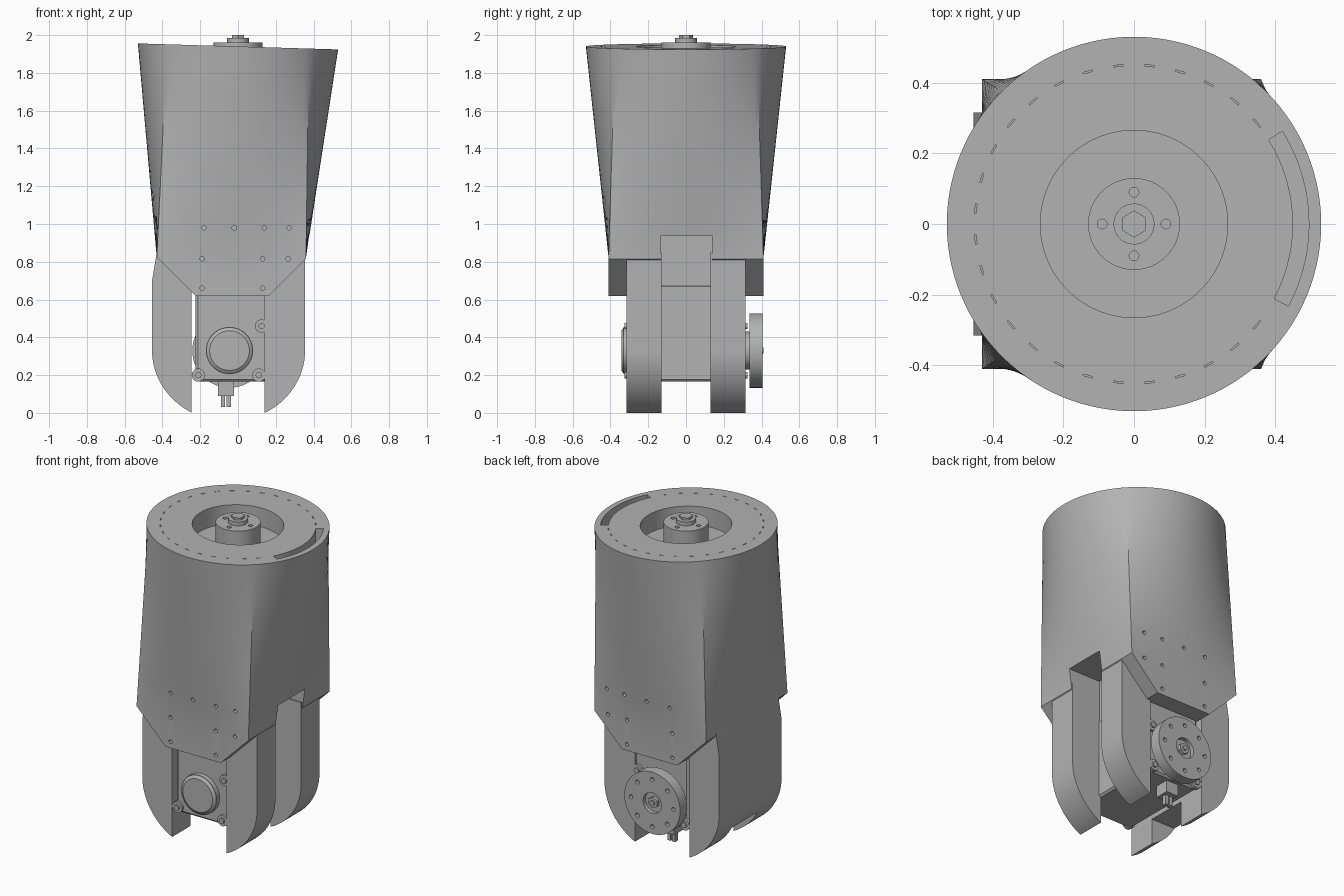
import bpy, bmesh
from math import sin, cos, pi, radians, sqrt
from mathutils import Matrix, Vector

cube = bpy.data.objects.get("Cube")
if cube:
    bpy.data.objects.remove(cube)

grey = bpy.data.materials.new("plain grey")
grey.use_nodes = True
grey.diffuse_color = (0.45, 0.45, 0.45, 1)
grey.node_tree.nodes["Principled BSDF"].inputs["Base Color"].default_value = grey.diffuse_color


def make(name, bm):
    bmesh.ops.recalc_face_normals(bm, faces=bm.faces)
    mesh = bpy.data.meshes.new(name)
    bm.to_mesh(mesh)
    bm.free()
    mesh.materials.append(grey)
    ob = bpy.data.objects.new(name, mesh)
    bpy.context.collection.objects.link(ob)
    return ob


def add_box(bm, lo, hi, turn=0):
    lo, hi = Vector(lo), Vector(hi)
    m = Matrix.Rotation(turn, 4, 'Z') @ Matrix.Translation((lo + hi) / 2) @ Matrix.Diagonal((*(hi - lo), 1))
    bmesh.ops.create_cube(bm, size=1, matrix=m)


def add_cyl(bm, centre, r, depth, axis='Z', seg=48):
    m = Matrix.Translation(centre)
    if axis == 'Y':
        m = m @ Matrix.Rotation(pi / 2, 4, 'X')
    bmesh.ops.create_cone(bm, cap_ends=True, segments=seg, radius1=r, radius2=r, depth=depth, matrix=m)


def add_prism(bm, points, direction):
    """Extrude a flat outline along a direction."""
    face = bm.faces.new([bm.verts.new(p) for p in points])
    out = bmesh.ops.extrude_face_region(bm, geom=[face], use_keep_orig=True)
    verts = [g for g in out["geom"] if isinstance(g, bmesh.types.BMVert)]
    bmesh.ops.translate(bm, verts=verts, vec=direction)


def cut(ob, bm):
    cutter = make("cutter", bm)
    cutter.hide_render = True
    mod = ob.modifiers.new("cut", 'BOOLEAN')
    mod.object = cutter
    mod.solver = 'EXACT'
    mod.use_self = True
    bpy.context.view_layer.objects.active = ob
    bpy.ops.object.modifier_apply(modifier=mod.name)
    bpy.data.objects.remove(cutter)


def smooth(ob, angle=25):
    bpy.ops.object.select_all(action='DESELECT')
    ob.select_set(True)
    bpy.context.view_layer.objects.active = ob
    bpy.ops.object.shade_smooth_by_angle(angle=radians(angle))


# Housing: rectangle lofted into a slightly tilted round top with a recess
SIDE, R_TOP, Z_LOW, Z_BASE = 28, 0.53, 0.62, 0.82


def top_z(x):
    return 1.94 - 0.03 * x


def loft_ring(t):
    pts = []
    for k in range(4):
        for i in range(SIDE):
            u = 2 * i / SIDE - 1
            a = k * pi / 2 + u * pi / 4
            rx, ry = [(1, u), (-u, 1), (-1, -u), (u, -1)][k]
            x = (1 - t) * (rx * 0.395 - 0.035) + t * R_TOP * cos(a)
            y = (1 - t) * ry * 0.41 + t * R_TOP * sin(a)
            pts.append((x, y, Z_BASE + t * (top_z(x) - Z_BASE)))
    return pts


def round_ring(r, drop):
    n = 4 * SIDE
    angles = [2 * pi * i / n - pi / 4 for i in range(n)]
    return [(r * cos(a), r * sin(a), top_z(r * cos(a)) - drop) for a in angles]


bm = bmesh.new()
rings = [[(x, y, Z_LOW) for x, y, z in loft_ring(0)]]
rings += [loft_ring(i / 8) for i in range(9)]
rings += [round_ring(0.265, 0), round_ring(0.265, 0.12)]
rows = [[bm.verts.new(p) for p in ring] for ring in rings]
for a, b in zip(rows, rows[1:]):
    for i in range(len(a)):
        j = (i + 1) % len(a)
        bm.faces.new((a[i], a[j], b[j], b[i]))
bm.faces.new(rows[0])
bm.faces.new(rows[-1])
housing = make("housing", bm)

# Chamfered lower corners and the tall slot in the left side
bm = bmesh.new()
for tip, s in ((0.165, 1), (-0.225, -1)):
    outline = [(tip - s * 0.1, Z_LOW - 0.1), (tip + s * 0.4, Z_LOW + 0.4), (tip + s * 0.4, Z_LOW - 0.1)]
    add_prism(bm, [(x, -0.7, z) for x, z in outline], (0, 1.4, 0))
cut(housing, bm)
bm = bmesh.new()
add_box(bm, (0.15, -0.133, 0.5), (0.7, 0.137, 0.94))
cut(housing, bm)

# Curved cable slot in the rim
bm = bmesh.new()
arc = [radians(-28 + 60 * i / 16) for i in range(17)]
outline = [(0.45, a) for a in arc] + [(0.495, a) for a in reversed(arc)]
add_prism(bm, [(r * cos(a), r * sin(a), 1.75) for r, a in outline], (0, 0, 0.4))
cut(housing, bm)

# Screw holes front and back, and fine slits round the rim
bm = bmesh.new()
for z, xs in ((0.98, (-0.18, -0.02, 0.14, 0.27)), (0.815, (-0.19, 0.13, 0.265)), (0.66, (-0.19, 0.13))):
    for x in xs:
        for s in (-1, 1):
            add_cyl(bm, (x, s * 0.45, z), 0.012, 0.16, 'Y', 12)
for i in range(32):
    a = 2 * pi * (i + 0.5) / 32
    if not -0.6 < (a + pi) % (2 * pi) - pi < 0.65:
        add_box(bm, (0.448, -0.014, top_z(0.45 * cos(a)) - 0.015), (0.452, 0.014, 2.0), a)
cut(housing, bm)
smooth(housing)


# Prongs with rounded outer ends
def prong_outline(s, inner, outer, shoulder):
    cx, a, b, cz = -0.05, 0.405, 0.375, 0.33
    pts = [(inner, 0.85)]
    start = (inner - cx) / (a * s)
    for i in range(17):
        u = start + (1 - start) * sin(i / 16 * pi / 2)
        pts.append((cx + s * a * u, max(0, cz - b * sqrt(max(0, 1 - u * u)))))
    return pts + [(outer, 0.7), (shoulder, 0.85)]


for side, s in (("front", -1), ("back", 1)):
    bm = bmesh.new()
    add_prism(bm, [(x, s * 0.13, z) for x, z in prong_outline(1, 0.14, 0.355, 0.355)], (0, s * 0.185, 0))
    smooth(make(side + "_left_prong", bm))

bm = bmesh.new()
add_prism(bm, [(x, -0.315, z) for x, z in prong_outline(-1, -0.245, -0.455, -0.43)], (0, 0.63, 0))
right_prongs = make("right_prongs", bm)
bm = bmesh.new()
add_box(bm, (-0.6, -0.13, -0.1), (-0.1, 0.13, 0.165))
cut(right_prongs, bm)
smooth(right_prongs)

# Motor body with corner lugs
AX, AZ = -0.045, 0.33
bm = bmesh.new()
add_box(bm, (-0.225, -0.3, 0.165), (0.155, 0.3, 0.68))
bmesh.ops.bevel(bm, geom=bm.edges[:], offset=0.012, segments=1, affect='EDGES')
make("motor_body", bm)
bm = bmesh.new()
for x, z in ((-0.21, 0.2), (0.11, 0.2), (0.125, 0.46)):
    for s in (-1, 1):
        add_cyl(bm, (x, s * 0.3, z), 0.035, 0.03, 'Y', 20)
        add_cyl(bm, (x, s * 0.31, z), 0.017, 0.03, 'Y', 12)
smooth(make("motor_lugs", bm))

# Round front cap
bm = bmesh.new()
add_cyl(bm, (AX, -0.31, AZ), 0.125, 0.04, 'Y')
bmesh.ops.create_cone(bm, cap_ends=True, segments=48, radius1=0.122, radius2=0.105, depth=0.012,
                      matrix=Matrix.Translation((AX, -0.336, AZ)) @ Matrix.Rotation(pi / 2, 4, 'X'))
smooth(make("front_cap", bm))

# Output disc on the back with a bolt circle
bm = bmesh.new()
add_cyl(bm, (AX, 0.37, AZ), 0.197, 0.07, 'Y', 64)
disc = make("output_disc", bm)
bm = bmesh.new()
add_cyl(bm, (AX, 0.41, AZ), 0.065, 0.06, 'Y', 32)
for i in range(8):
    a = i * pi / 4
    add_cyl(bm, (AX + 0.15 * cos(a), 0.41, AZ + 0.15 * sin(a)), 0.013, 0.06, 'Y', 12)
cut(disc, bm)
smooth(disc)
bm = bmesh.new()
add_cyl(bm, (AX, 0.31, AZ), 0.1, 0.06, 'Y')
add_cyl(bm, (AX, 0.39, AZ), 0.035, 0.02, 'Y', 6)
add_cyl(bm, (AX, 0.4, AZ), 0.015, 0.02, 'Y', 16)
smooth(make("output_axle", bm))

# Cable plug under the motor
bm = bmesh.new()
add_box(bm, (-0.105, 0.18, 0.09), (-0.02, 0.27, 0.17))
for x in (-0.09, -0.06):
    add_box(bm, (x, 0.21, 0.03), (x + 0.022, 0.24, 0.1))
make("cable_plug", bm)

# Hub and shaft in the top recess
bm = bmesh.new()
add_cyl(bm, (0, 0, 1.88), 0.13, 0.16)
hub = make("top_hub", bm)
bm = bmesh.new()
for i in range(4):
    a = i * pi / 2
    add_cyl(bm, (0.09 * cos(a), 0.09 * sin(a), 1.96), 0.014, 0.04, seg=12)
cut(hub, bm)
smooth(hub)
bm = bmesh.new()
add_cyl(bm, (0, 0, 1.965), 0.058, 0.04, seg=32)
add_cyl(bm, (0, 0, 1.98), 0.038, 0.04, seg=6)
smooth(make("top_shaft", bm))
